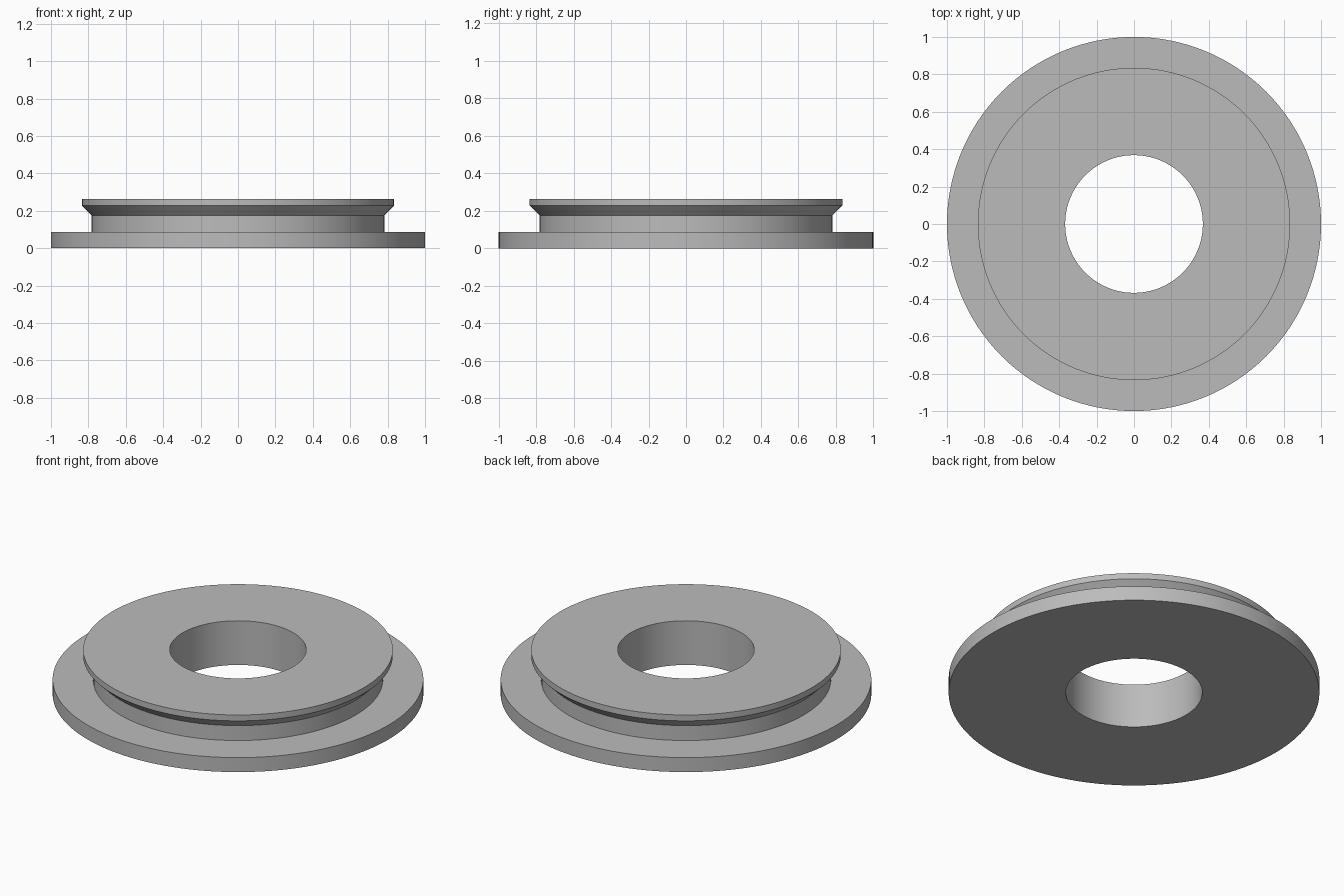
import bpy
import bmesh
from math import radians, tau

cube = bpy.data.objects.get("Cube")
if cube:
    bpy.data.objects.remove(cube, do_unlink=True)

SEGMENTS = 128
BORE = 0.368

# Single plain grey
grey = bpy.data.materials.new("plain grey")
grey.use_nodes = True
colour = (0.5, 0.5, 0.5, 1.0)
grey.diffuse_color = colour
grey.node_tree.nodes["Principled BSDF"].inputs["Base Color"].default_value = colour


def lathe(name, profile):
    """Revolve a closed (radius, height) profile around the z axis."""
    bm = bmesh.new()
    verts = [bm.verts.new((r, 0, z)) for r, z in profile]
    edges = [bm.edges.new((verts[i - 1], verts[i])) for i in range(len(verts))]
    bmesh.ops.spin(bm, geom=verts + edges, cent=(0, 0, 0), axis=(0, 0, 1),
                   angle=tau, steps=SEGMENTS, use_merge=True)
    bmesh.ops.remove_doubles(bm, verts=bm.verts, dist=0.0001)
    bmesh.ops.recalc_face_normals(bm, faces=bm.faces)
    mesh = bpy.data.meshes.new(name)
    bm.to_mesh(mesh)
    bm.free()
    mesh.materials.append(grey)
    obj = bpy.data.objects.new(name, mesh)
    bpy.context.collection.objects.link(obj)
    bpy.ops.object.select_all(action="DESELECT")
    obj.select_set(True)
    bpy.context.view_layer.objects.active = obj
    bpy.ops.object.shade_smooth_by_angle(angle=radians(30))
    return obj


# Bored collar: wide base flange, straight neck, flared top lip
lathe("flanged_collar", [
    (BORE, 0), (1, 0), (1, 0.086),
    (0.782, 0.086), (0.782, 0.175),
    (0.835, 0.228), (0.835, 0.263), (BORE, 0.263),
])
